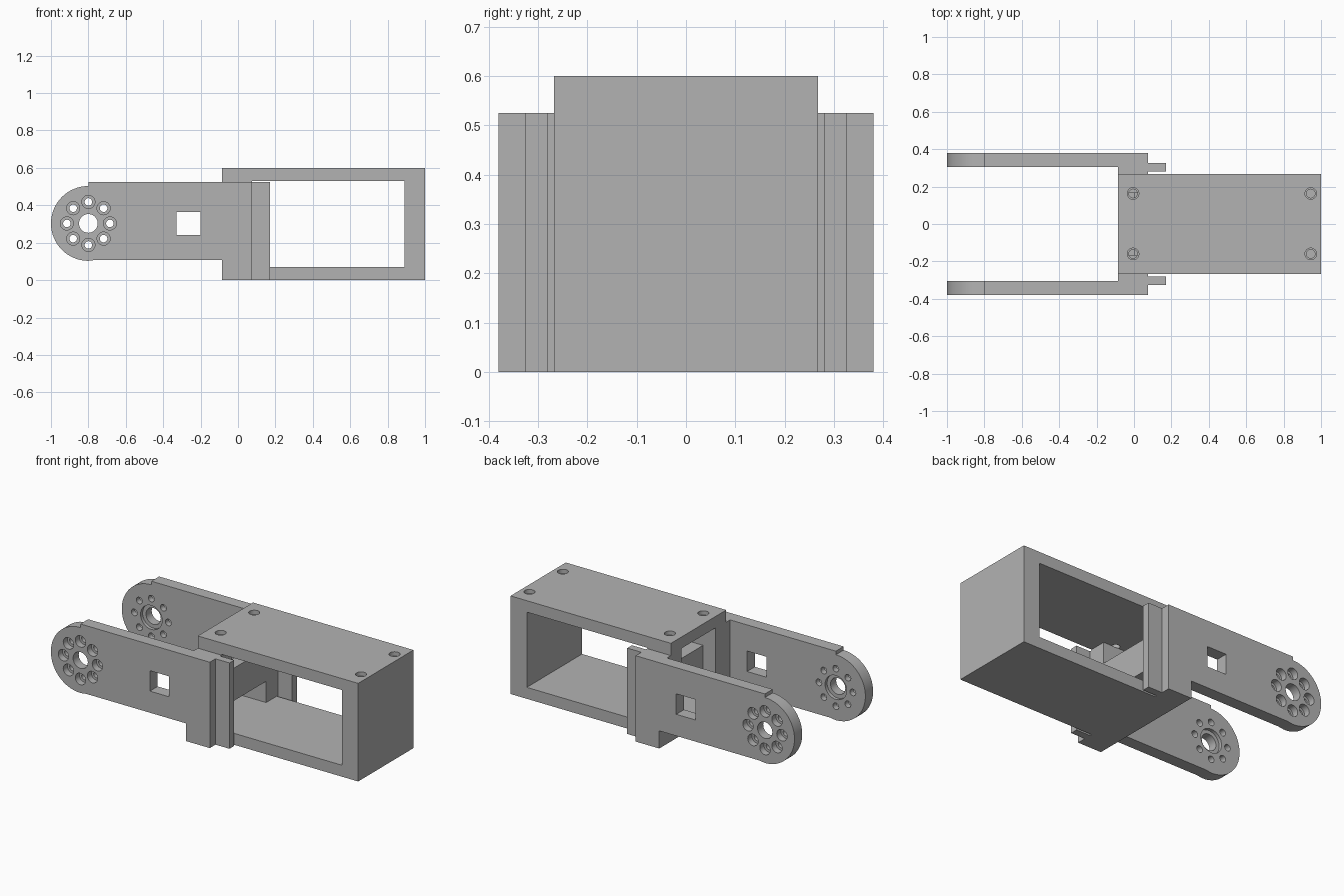
import bpy, bmesh, math
from mathutils import Matrix

if "Cube" in bpy.data.objects:
    bpy.data.objects.remove(bpy.data.objects["Cube"])

grey = bpy.data.materials.new("plain grey")
grey.diffuse_color = (0.45, 0.45, 0.45, 1)
grey.use_nodes = True
grey.node_tree.nodes["Principled BSDF"].inputs["Base Color"].default_value = grey.diffuse_color


def add_object(name, bm):
    bmesh.ops.recalc_face_normals(bm, faces=bm.faces[:])
    mesh = bpy.data.meshes.new(name)
    bm.to_mesh(mesh)
    bm.free()
    ob = bpy.data.objects.new(name, mesh)
    bpy.context.collection.objects.link(ob)
    mesh.materials.append(grey)
    return ob


def prism(name, profile, y0, y1):
    """Extrude an x-z profile from y0 to y1."""
    bm = bmesh.new()
    face = bm.faces.new([bm.verts.new((x, y0, z)) for x, z in profile])
    out = bmesh.ops.extrude_face_region(bm, geom=[face])
    moved = [v for v in out["geom"] if isinstance(v, bmesh.types.BMVert)]
    bmesh.ops.translate(bm, verts=moved, vec=(0, y1 - y0, 0))
    return add_object(name, bm)


def box(name, x0, x1, y0, y1, z0, z1):
    return prism(name, [(x0, z0), (x1, z0), (x1, z1), (x0, z1)], y0, y1)


def cut(ob, cutter):
    mod = ob.modifiers.new("cut", "BOOLEAN")
    mod.operation = "DIFFERENCE"
    mod.solver = "EXACT"
    mod.object = cutter
    cutter.hide_render = True
    bpy.context.view_layer.objects.active = ob
    bpy.ops.object.modifier_apply(modifier=mod.name)
    bpy.data.objects.remove(cutter)


def drills(centres, radius, depth, along_y):
    """Round cutters centred on the given points."""
    bm = bmesh.new()
    turn = Matrix.Rotation(math.pi / 2, 4, "X") if along_y else Matrix()
    for c in centres:
        bmesh.ops.create_cone(bm, cap_ends=True, segments=32, radius1=radius,
                              radius2=radius, depth=depth,
                              matrix=Matrix.Translation(c) @ turn)
    return add_object("drill", bm)


def smooth(ob):
    bpy.ops.object.select_all(action="DESELECT")
    ob.select_set(True)
    bpy.context.view_layer.objects.active = ob
    bpy.ops.object.shade_smooth_by_angle(angle=math.radians(30))


# Box frame: roof, floor and end wall in one profile
frame = prism("box_frame", [(-.085, 0), (1, 0), (1, .6), (-.085, .6), (-.085, .53),
                            (.89, .53), (.89, .07), (-.085, .07)], -.267, .267)
screws = [(x, y, .6) for x in (-.005, .945) for y in (-.16, .163)]
cut(frame, drills(screws, .023, .16, False))
cut(frame, drills(screws, .031, .05, False))
smooth(frame)

# Arm outline: rounded tip, stepped top edge, foot that drops to the floor
CX, CZ, R = -.8, .303, .2
tip = [(CX + R * math.cos(a), CZ + R * math.sin(a))
       for a in (math.pi / 2 + math.pi * i / 32 for i in range(33))]
outline = [(.075, .525), (CX, .525)] + tip + [(-.76, .108), (-.085, .108),
                                             (-.085, 0), (.075, 0)]
ring = [(CX + .115 * math.cos(i * math.pi / 4), CZ + .115 * math.sin(i * math.pi / 4))
        for i in range(8)]

for side, s in (("front", -1), ("back", 1)):
    # Arm with bolt circle, pivot hole and square window
    arm = prism(side + "_arm", outline, s * .305, s * .38)
    mid = s * .3425
    cut(arm, drills([(x, mid, z) for x, z in ring], .02, .2, True))
    cut(arm, drills([(x, s * .38, z) for x, z in ring], .035, .08, True))
    cut(arm, drills([(CX, mid, CZ)], .05, .2, True))
    cut(arm, drills([(CX, s * .305, CZ)], .073, .04, True))
    cut(arm, box("window", -.33, -.2, mid - .1, mid + .1, .24, .365))
    smooth(arm)
    # Arm root, inner post and clip flange
    box(side + "_arm_root", -.085, .075, s * .267, s * .305, 0, .525)
    box(side + "_inner_post", -.085, .075, s * .165, s * .267, .07, .53)
    box(side + "_flange", .075, .17, s * .28, s * .325, 0, .525)

# Cross bar between the inner posts
box("cross_bar", 0, .075, -.165, .165, .2, .4)
